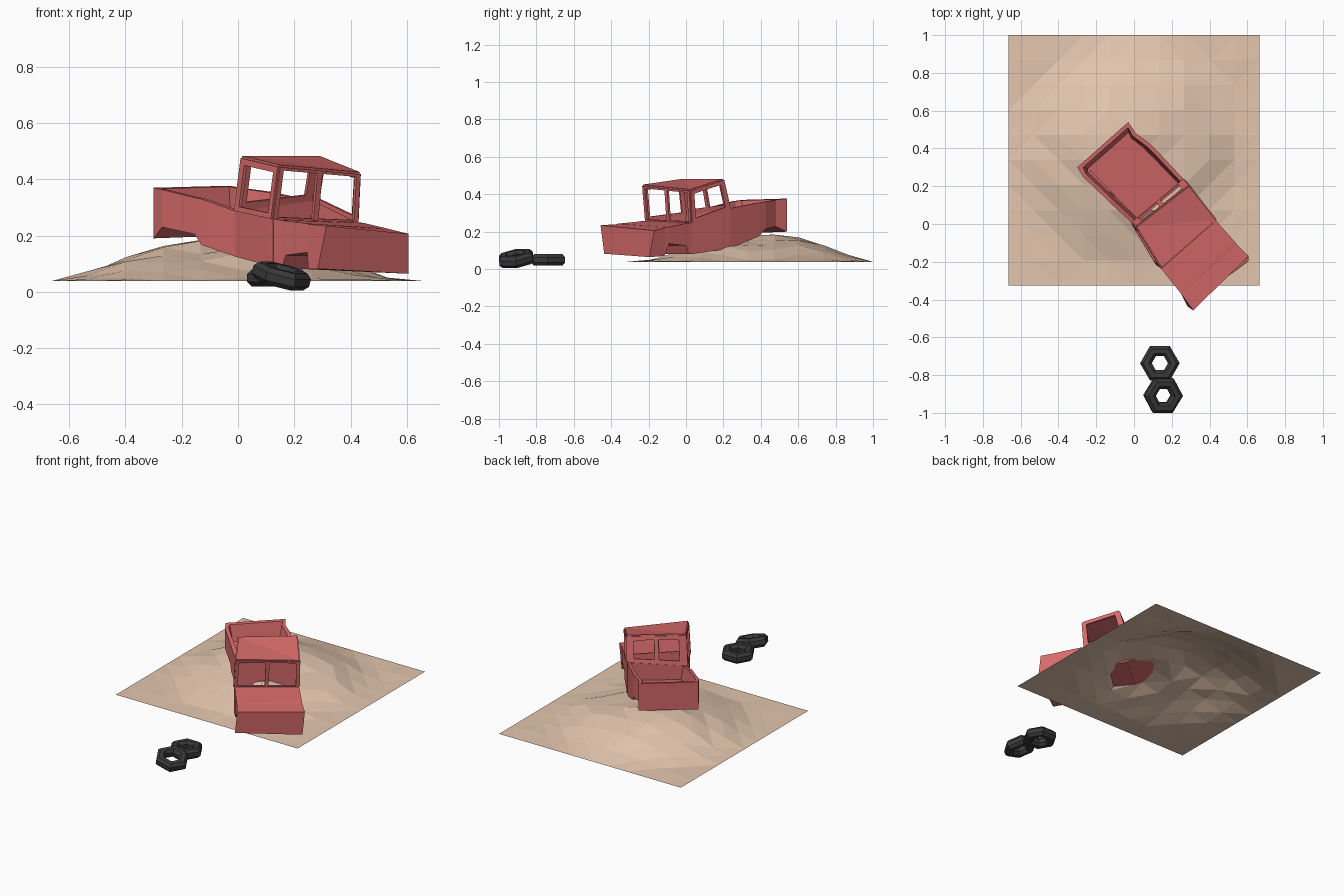
import bpy, bmesh, math, random
from mathutils import Vector, Euler

old = bpy.data.objects.get("Cube")
if old:
    bpy.data.objects.remove(old, do_unlink=True)


def material(name, color):
    mat = bpy.data.materials.new(name)
    mat.use_nodes = True
    mat.diffuse_color = (*color, 1)
    mat.node_tree.nodes["Principled BSDF"].inputs["Base Color"].default_value = (*color, 1)
    return mat


red = material("faded red paint", (0.68, 0.145, 0.145))
sand = material("sand", (0.77, 0.565, 0.425))
rubber = material("black rubber", (0.042, 0.042, 0.042))


def finish(name, bm, mat, recalc=True, thickness=0):
    bmesh.ops.remove_doubles(bm, verts=bm.verts, dist=0.0005)
    if recalc:
        bmesh.ops.recalc_face_normals(bm, faces=bm.faces)
    mesh = bpy.data.meshes.new(name)
    bm.to_mesh(mesh)
    bm.free()
    mesh.materials.append(mat)
    obj = bpy.data.objects.new(name, mesh)
    bpy.context.collection.objects.link(obj)
    if thickness:
        solid = obj.modifiers.new("Thickness", 'SOLIDIFY')
        solid.thickness = thickness
        solid.offset = 0
    return obj


def add_face(bm, points):
    return bm.faces.new([bm.verts.new(p) for p in points])


def bell(p, x, y, radius):
    return math.exp(-((p.x - x) ** 2 + (p.y - y) ** 2) / (2 * radius ** 2))


# Sand mound with a hollow beside the wreck and heaps inside it
random.seed(4)
bm = bmesh.new()
bmesh.ops.create_grid(bm, x_segments=10, y_segments=10, size=0.6635)
for v in bm.verts:
    edge = max(abs(v.co.x), abs(v.co.y)) > 0.65
    v.co.y += 0.338
    r = math.hypot(v.co.x + 0.03, v.co.y - 0.38) / 0.6
    height = 0.155 * max(0, 1 - r * r) ** 1.3
    height *= 1 - 0.4 * bell(v.co, 0.15, 0, 0.25)
    height = height * random.uniform(0.83, 1.03) + random.uniform(0, 0.008)
    height += 0.1 * bell(v.co, 0.13, 0.11, 0.075) + 0.03 * bell(v.co, 0.19, -0.1, 0.06)
    v.co.z = 0.038 + (0 if edge else height)
bmesh.ops.triangulate(bm, faces=bm.faces)
finish("sand_mound", bm, sand, recalc=False)

# Body stations from tail to nose: each side has x, y, top, bottom
STATIONS = [
    ((-.30, .30, .37, .19), (-.03, .54, .377, .20)),
    ((-.27, .25, .363, .23), (.01, .48, .37, .227)),
    ((-.155, .14, .335, .205), (.085, .425, .36, .215)),
    ((-.13, .115, .33, .167), (.12, .39, .355, .175)),
    ((-.01, .005, .287, .125), (.265, .235, .325, .11)),
    ((.122, -.215, .259, .09), (.424, .03, .248, .08)),
    ((.155, -.25, .255, .082), (.437, .015, .246, .08)),
    ((.17, -.27, .252, .13), (.45, 0, .244, .125)),
    ((.246, -.365, .243, .14), (.53, -.09, .225, .136)),
    ((.25, -.37, .24, .08), (.55, -.115, .22, .07)),
    ((.314, -.457, .234, .082), (.607, -.17, .206, .064)),
]
TAIL, CAB_BACK, COWL, NOSE = 0, 4, 5, len(STATIONS) - 1


def body_point(i, u, h):
    """u runs across the truck, h from sill to rim"""
    ends = []
    for x, y, top, bottom in STATIONS[i]:
        ends.append(Vector((x, y, bottom + (top - bottom) * h)))
    if i == NOSE:
        # lower front corners are pushed in
        ends[0] += Vector((-.03, .02, 0)) * (1 - h)
        ends[1].y -= .025 * (1 - h)
    return ends[0].lerp(ends[1], u)


def bed_point(i, u, h):
    """Lining point; the tailgate end is set in, more so at the floor"""
    p = body_point(i, u, h)
    return p.lerp(body_point(CAB_BACK, u, h), 0.1 if h < 1 else 0.05) if i == TAIL else p


def strip(bm, first, last, a, b, point=body_point):
    """Faces along the truck between two (u, h) lines"""
    for i in range(first, last):
        add_face(bm, [point(i, *a), point(i + 1, *a), point(i + 1, *b), point(i, *b)])


def bulkhead(bm, i):
    corners = [(0, 0), (1, 0), (1, 1), (0, 1)]
    add_face(bm, [body_point(i, u, h) for u, h in corners])


# Outer shell, hood and end panels
bm = bmesh.new()
for side in (0, 1):
    strip(bm, TAIL, NOSE, (side, 0), (side, 1))
strip(bm, TAIL, NOSE, (0, 0), (1, 0))
strip(bm, COWL, NOSE, (0, 1), (1, 1))
for i in (TAIL, NOSE):
    bulkhead(bm, i)
finish("truck_body", bm, red)

# Cargo bed lining with a thick rim and leaning walls
RIM, BASE, FLOOR = 0.06, 0.1, 0.45
bm = bmesh.new()
for edge, rim, base in ((0, RIM, BASE), (1, 1 - RIM, 1 - BASE)):
    strip(bm, TAIL, CAB_BACK, (rim, 1), (base, FLOOR), bed_point)
    for i in range(TAIL, CAB_BACK):
        add_face(bm, [body_point(i, edge, 1), body_point(i + 1, edge, 1),
                      bed_point(i + 1, rim, 1), bed_point(i, rim, 1)])
# the floor runs straight from tailgate to cabin
add_face(bm, [bed_point(i, u, FLOOR) for i, u in
              ((TAIL, BASE), (CAB_BACK, BASE), (CAB_BACK, 1 - BASE), (TAIL, 1 - BASE))])
add_face(bm, [body_point(TAIL, 0, 1), body_point(TAIL, 1, 1),
              bed_point(TAIL, 1 - RIM, 1), bed_point(TAIL, RIM, 1)])
add_face(bm, [bed_point(TAIL, u, h) for u, h in
              ((RIM, 1), (1 - RIM, 1), (1 - BASE, FLOOR), (BASE, FLOOR))])
finish("cargo_bed", bm, red)

# Walls before and behind the cabin
for name, i in (("cabin_back_wall", CAB_BACK), ("firewall", COWL)):
    bm = bmesh.new()
    bulkhead(bm, i)
    finish(name, bm, red, thickness=0.01)


# Cabin frames: odd cells of each panel are open windows
def window_frame(name, corners, us, vs):
    a, b, c, d = corners
    bm = bmesh.new()

    def at(u, v):
        return a.lerp(b, u).lerp(d.lerp(c, u), v)

    for i in range(len(us) - 1):
        for j in range(len(vs) - 1):
            if i % 2 and j % 2:
                continue
            u, un, v, vn = us[i], us[i + 1], vs[j], vs[j + 1]
            add_face(bm, [at(u, v), at(un, v), at(un, vn), at(u, vn)])
    return finish(name, bm, red, thickness=0.012)


back_r, back_l = (body_point(CAB_BACK, u, 1) for u in (0, 1))
front_r, front_l = (body_point(COWL, u, 1) for u in (0, 1))
roof_back_r, roof_back_l = Vector((.014, -.015, .475)), Vector((.29, .2, .475))
roof_front_r, roof_front_l = Vector((.146, -.23, .444)), Vector((.432, .022, .418))

single, rows = (0, .12, .9, 1), (0, .1, .88, 1)
window_frame("right_door_frame", (back_r, front_r, roof_front_r, roof_back_r), single, rows)
window_frame("left_door_frame", (back_l, front_l, roof_front_l, roof_back_l), single, rows)
window_frame("windshield_frame", (front_r, front_l, roof_front_l, roof_front_r),
             (0, .05, .47, .53, .95, 1), (0, .04, .94, 1))
window_frame("rear_window_frame", (back_r, back_l, roof_back_l, roof_back_r),
             (0, .12, .47, .54, .89, 1), (0, .15, .85, 1))

bm = bmesh.new()
add_face(bm, [roof_back_r, roof_front_r, roof_front_l, roof_back_l])
bmesh.ops.triangulate(bm, faces=bm.faces)
finish("cabin_roof", bm, red, thickness=0.016)


# Two loose six-sided tires
def tire(name, location, tilt):
    section = [(.105, .014), (.088, .031), (.06, .031), (.043, .014)]
    section += [(r, -z) for r, z in reversed(section)]
    bm = bmesh.new()
    rings = []
    for k in range(6):
        a = k * math.pi / 3
        rings.append([bm.verts.new((r * math.cos(a), r * math.sin(a), z)) for r, z in section])
    n = len(section)
    for k in range(6):
        p, q = rings[k], rings[(k + 1) % 6]
        for j in range(n):
            m = (j + 1) % n
            bm.faces.new((p[j], q[j], q[m], p[m]))
    obj = finish(name, bm, rubber)
    obj.location = location
    obj.rotation_euler = Euler(tilt)


tire("flat_tire", (.137, -.737, .049), (0, 0, 0))
tire("leaning_tire", (.154, -.908, .056), (.15, .24, 0))
